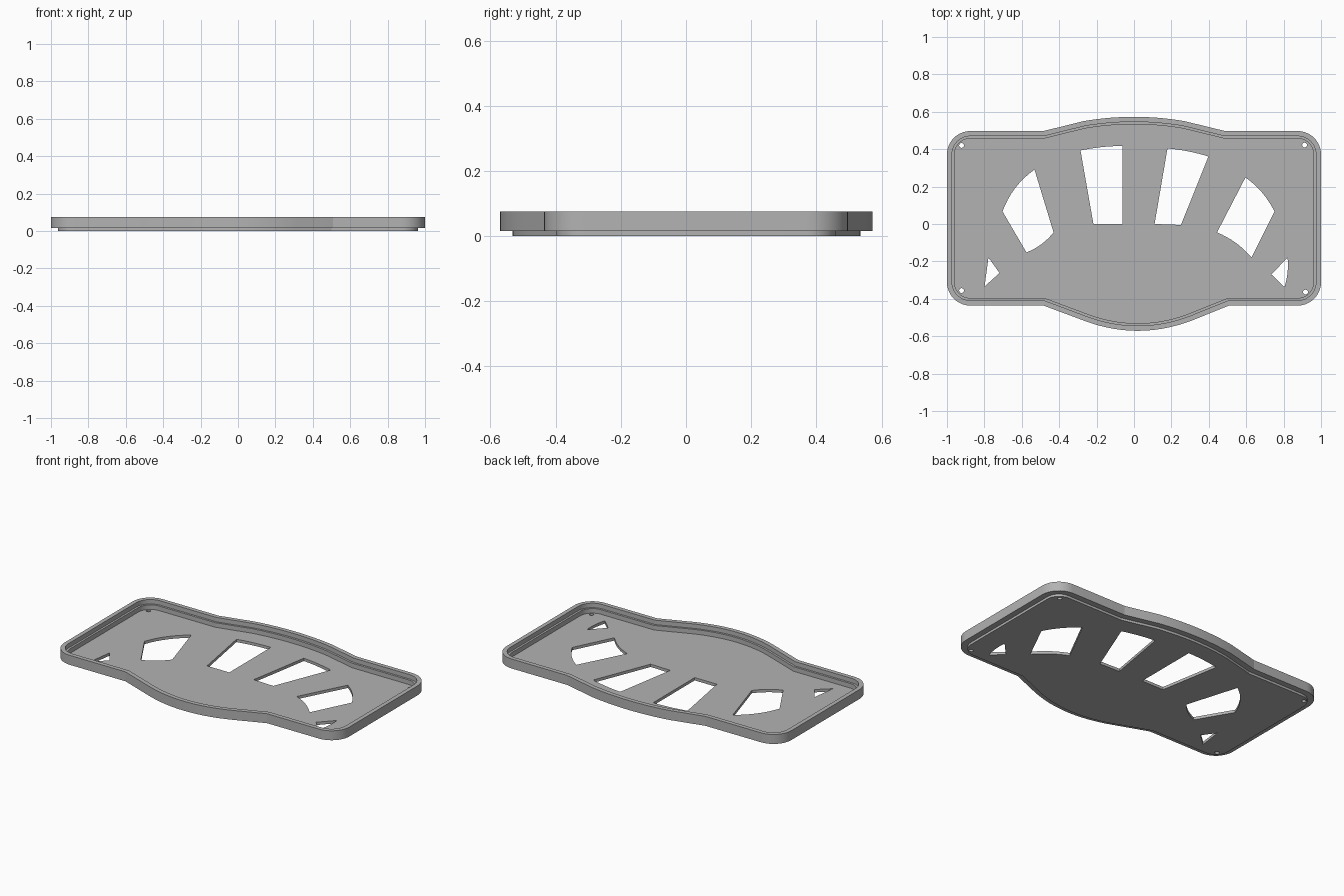
import bpy, bmesh, math
from mathutils import Vector

cube = bpy.data.objects.get("Cube")
if cube:
    bpy.data.objects.remove(cube)

GREY = (0.45, 0.45, 0.45, 1)
grey = bpy.data.materials.new("plain grey")
grey.use_nodes = True
grey.diffuse_color = GREY
grey.node_tree.nodes["Principled BSDF"].inputs["Base Color"].default_value = GREY

TOP, BOTTOM, RADIUS = 0.497, -0.436, 0.125
RIM_BASE, RIM_TOP, LEDGE = 0.015, 0.075, 0.047


def corner(cx, cy, start, n=10):
    return [Vector((cx + RADIUS * math.cos(a), cy + RADIUS * math.sin(a)))
            for a in (math.radians(start + 90 * i / n) for i in range(n + 1))]


def bulge(cx, half, shoulder, peak, n=20):
    """Shallow arch between two shoulders, running towards +x."""
    return [Vector((cx + half * t, peak + (shoulder - peak) * t * t))
            for t in (-1 + 2 * i / n for i in range(n + 1))]


def outline():
    """Counter-clockwise tray outline with arched front and back."""
    x = 1 - RADIUS
    hi, lo = TOP - RADIUS, BOTTOM + RADIUS
    back = [Vector((-0.484, TOP))] + bulge(0, 0.27, 0.55, 0.573) + [Vector((0.487, TOP))]
    front = [Vector((-0.484, BOTTOM))] + bulge(0.02, 0.29, -0.516, -0.571) + [Vector((0.508, BOTTOM))]
    return corner(x, hi, 0) + back[::-1] + corner(-x, hi, 90) + corner(-x, lo, 180) + front + corner(x, lo, 270)


def inset(pts, d):
    """Move each edge inwards by d with mitred corners."""
    out = []
    for i, p in enumerate(pts):
        a = (p - pts[i - 1]).normalized()
        b = (pts[(i + 1) % len(pts)] - p).normalized()
        na, nb = Vector((-a.y, a.x)), Vector((-b.y, b.x))
        out.append(p + (na + nb) * d / (1 + na.dot(nb)))
    return out


def bowed(corners, bows):
    """Polygon whose listed edges bow to the left or right by an amount."""
    out = []
    for i, c in enumerate(corners):
        p, q = Vector(c), Vector(corners[(i + 1) % len(corners)])
        out.append(p)
        if i in bows:
            side = Vector((p.y - q.y, q.x - p.x)).normalized() * bows[i]
            out += [p.lerp(q, t) + side * 4 * t * (1 - t) for t in (k / 8 for k in range(1, 8))]
    return out


def finish(obj):
    obj.data.materials.clear()
    obj.data.materials.append(grey)
    bpy.ops.object.select_all(action='DESELECT')
    obj.select_set(True)
    bpy.context.view_layer.objects.active = obj
    bpy.ops.object.shade_smooth_by_angle(angle=math.radians(12))


# Rim: stepped cross-section swept round the outline
shape = outline()
section = [(0, RIM_BASE), (0, RIM_TOP), (0.027, RIM_TOP), (0.027, LEDGE), (0.04, LEDGE), (0.04, RIM_BASE)]
bm = bmesh.new()
rings = [[bm.verts.new((p.x, p.y, z)) for p in inset(shape, d)] for d, z in section]
for k, ring in enumerate(rings):
    upper = rings[(k + 1) % len(rings)]
    for i in range(len(ring)):
        j = (i + 1) % len(ring)
        bm.faces.new((ring[i], ring[j], upper[j], upper[i]))
bmesh.ops.recalc_face_normals(bm, faces=bm.faces)
mesh = bpy.data.meshes.new("rim")
bm.to_mesh(mesh)
bm.free()
rim = bpy.data.objects.new("rim", mesh)
bpy.context.collection.objects.link(rim)
finish(rim)

# Floor openings: fan of windows and two small triangles
openings = [
    bowed([(-0.703, 0.067), (-0.532, 0.291), (-0.43, -0.045), (-0.575, -0.152)], {0: 0.022, 2: 0.012}),
    bowed([(-0.286, 0.393), (-0.061, 0.417), (-0.061, 0), (-0.217, 0)], {0: 0.006}),
    bowed([(0.179, 0.404), (0.398, 0.361), (0.251, -0.005), (0.11, 0)], {0: 0.006}),
    bowed([(0.596, 0.249), (0.751, 0.067), (0.628, -0.179), (0.444, -0.045)], {0: 0.015, 2: -0.014}),
    bowed([(-0.778, -0.179), (-0.719, -0.262), (-0.799, -0.334)], {}),
    bowed([(0.821, -0.179), (0.805, -0.337), (0.735, -0.27)], {0: 0.008}),
]
# Screw holes in the corners
for x, y in [(-0.922, 0.42), (0.912, 0.422), (-0.922, -0.356), (0.917, -0.364)]:
    openings.append([Vector((x + 0.013 * math.cos(a), y + 0.013 * math.sin(a)))
                     for a in (math.tau * k / 16 for k in range(16))])

# Floor plate: filled flat curve with the openings left out
thick = 0.018
curve = bpy.data.curves.new("floor_plate", 'CURVE')
curve.dimensions = '2D'
curve.fill_mode = 'BOTH'
curve.extrude = thick / 2
for pts in [inset(shape, 0.038)] + openings:
    spline = curve.splines.new('POLY')
    spline.points.add(len(pts) - 1)
    for point, p in zip(spline.points, pts):
        point.co = (p.x, p.y, 0, 1)
    spline.use_cyclic_u = True
helper = bpy.data.objects.new("floor_curve", curve)
bpy.context.collection.objects.link(helper)
bpy.context.view_layer.update()
plate = bpy.data.meshes.new_from_object(helper.evaluated_get(bpy.context.evaluated_depsgraph_get()))
bpy.data.objects.remove(helper)
bm = bmesh.new()
bm.from_mesh(plate)
bmesh.ops.remove_doubles(bm, verts=bm.verts, dist=0.0001)
bmesh.ops.translate(bm, verts=bm.verts, vec=(0, 0, thick / 2))
bmesh.ops.recalc_face_normals(bm, faces=bm.faces)
bm.to_mesh(plate)
bm.free()
floor = bpy.data.objects.new("floor_plate", plate)
bpy.context.collection.objects.link(floor)
finish(floor)
